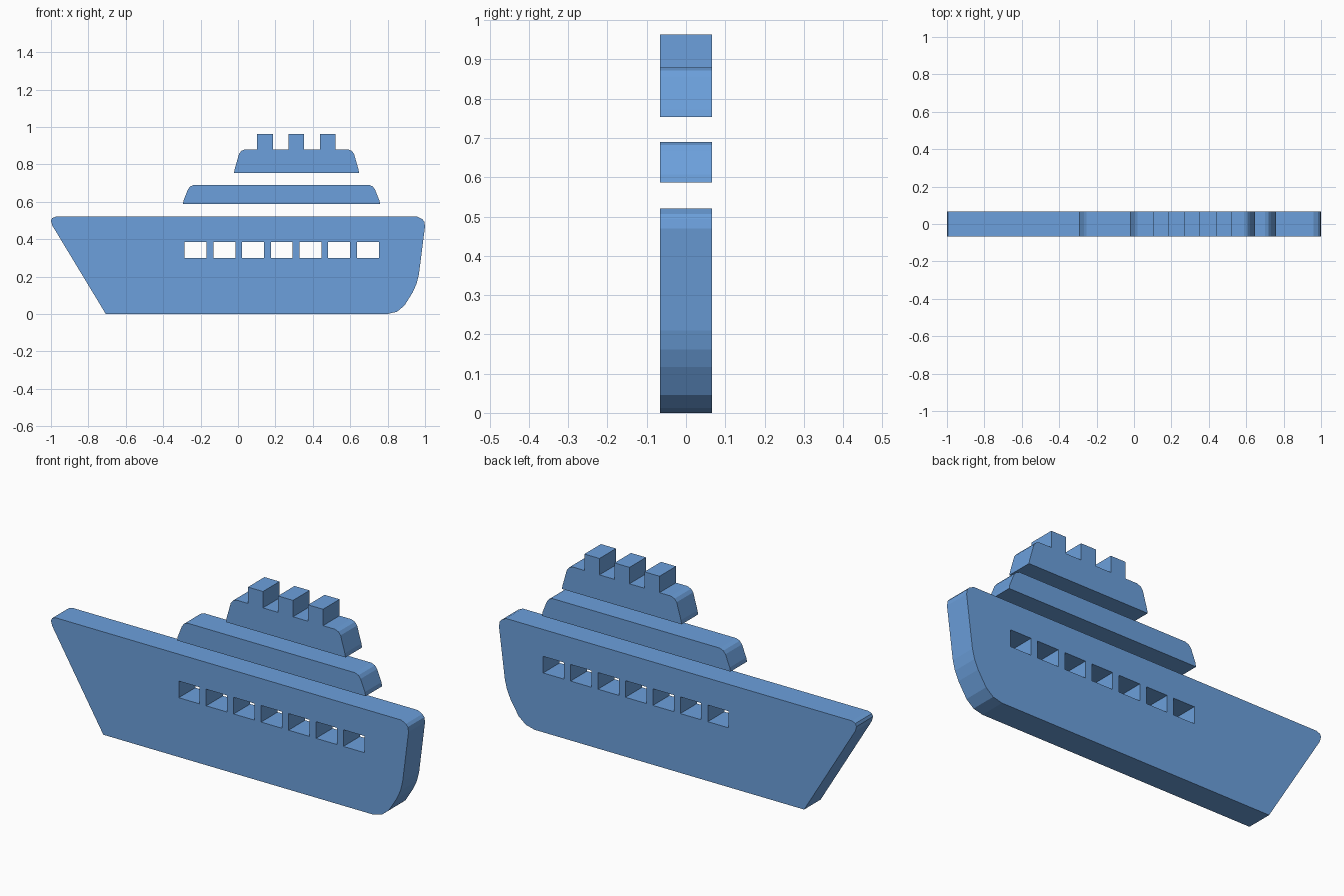
import bpy
import bmesh

cube = bpy.data.objects.get("Cube")
if cube:
    bpy.data.objects.remove(cube, do_unlink=True)

HALF = 0.066  # half thickness of the ship

blue = bpy.data.materials.new("ship_blue")
blue.use_nodes = True
color = (0.15, 0.352, 0.716, 1)
blue.diffuse_color = color
blue.node_tree.nodes["Principled BSDF"].inputs["Base Color"].default_value = color


def prism(name, profile, half=HALF):
    """Extrude an x-z outline along y into a flat-sided solid."""
    bm = bmesh.new()
    face = bm.faces.new([bm.verts.new((x, -half, z)) for x, z in profile])
    ret = bmesh.ops.extrude_face_region(bm, geom=[face])
    verts = [v for v in ret["geom"] if isinstance(v, bmesh.types.BMVert)]
    bmesh.ops.translate(bm, verts=verts, vec=(0, 2 * half, 0))
    bmesh.ops.recalc_face_normals(bm, faces=bm.faces)
    mesh = bpy.data.meshes.new(name)
    bm.to_mesh(mesh)
    bm.free()
    mesh.materials.append(blue)
    obj = bpy.data.objects.new(name, mesh)
    bpy.context.collection.objects.link(obj)
    return obj


def box_profile(x0, x1, z0, z1):
    return [(x0, z0), (x1, z0), (x1, z1), (x0, z1)]


def deck_profile(x0, x1, z0, z1, notches=()):
    """Sloped deck with rounded top corners and square funnels on top."""
    h = z1 - z0
    # inset from the end, height below the top
    end = [(0, h), (0.004, h - 0.02), (0.028, 0.023), (0.04, 0.008), (0.06, 0)]
    right = [(x1 - dx, z1 - dz) for dx, dz in end]
    left = [(x0 + dx, z1 - dz) for dx, dz in reversed(end)]
    top = []
    for a, b, height in reversed(notches):
        top += [(b, z1), (b, height), (a, height), (a, z1)]
    return right + top + left


# Hull: raked bow at -x, rounded stern at +x
hull = prism("hull", [
    (-0.707, 0), (0.80, 0), (0.85, 0.012), (0.89, 0.045), (0.935, 0.117),
    (0.955, 0.162), (0.967, 0.21), (1.0, 0.47), (0.996, 0.494), (0.985, 0.507),
    (0.96, 0.52), (-0.975, 0.52), (-0.994, 0.512), (-1.0, 0.498), (-0.993, 0.473),
])

# Row of windows cut through the hull
for i in range(7):
    x = -0.285 + i * 0.1535
    cutter = prism(f"window_cutter_{i + 1}", box_profile(x, x + 0.117, 0.3, 0.384), HALF * 2)
    cutter.hide_render = True
    cutter.hide_viewport = True
    cut = hull.modifiers.new(f"window_{i + 1}", "BOOLEAN")
    cut.operation = "DIFFERENCE"
    cut.solver = "EXACT"
    cut.object = cutter

# Floating decks, the upper one carrying three funnels
prism("lower_deck", deck_profile(-0.295, 0.76, 0.587, 0.69))
funnels = [(0.102 + i * 0.168, 0.186 + i * 0.168, 0.963) for i in range(3)]
prism("upper_deck_with_funnels", deck_profile(-0.022, 0.648, 0.753, 0.88, funnels))
